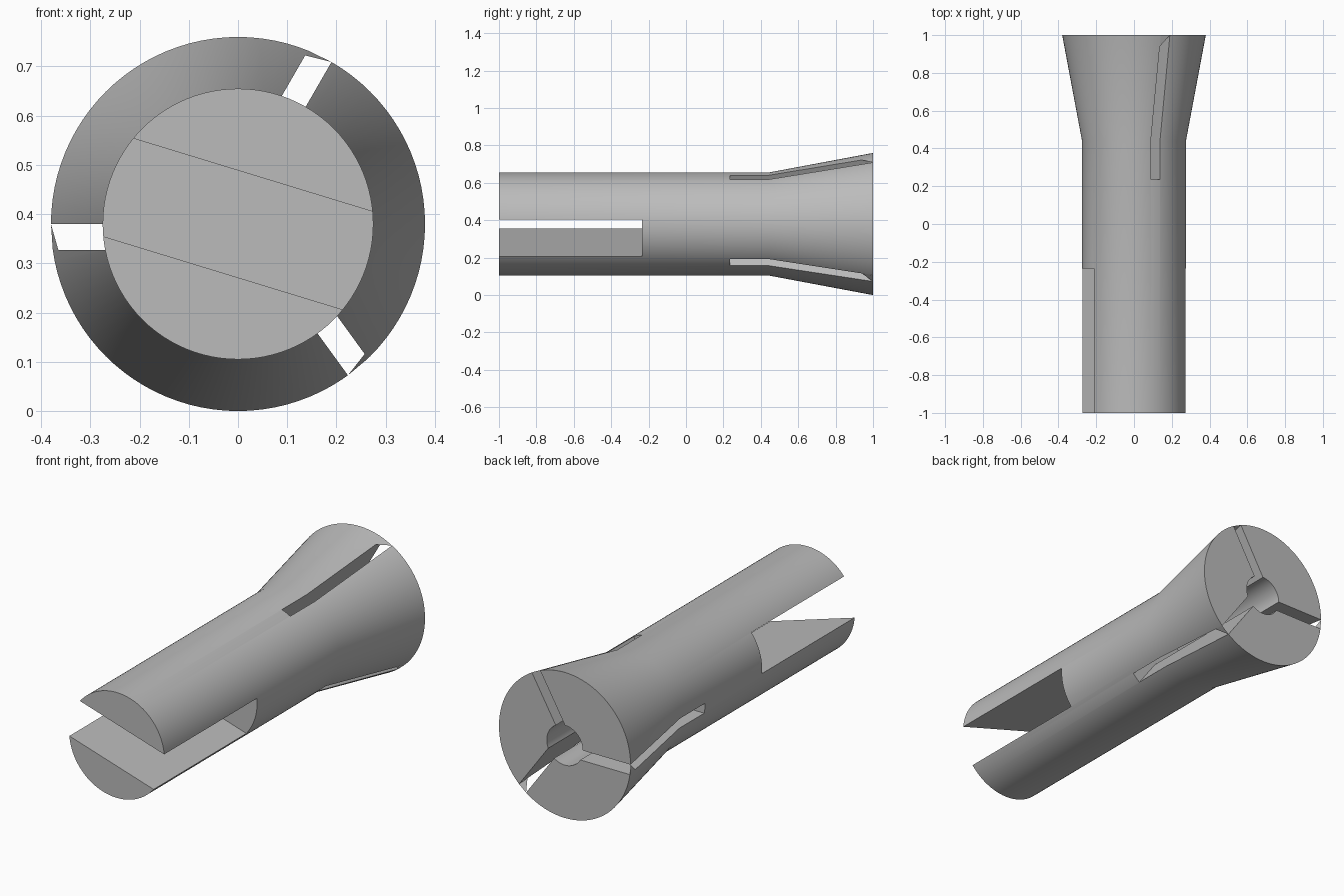
import bpy, bmesh
from math import cos, sin, radians, sqrt
from mathutils import Matrix, Vector

if "Cube" in bpy.data.objects:
    bpy.data.objects.remove(bpy.data.objects["Cube"], do_unlink=True)

R_BODY, R_RIM, R_BORE = 0.275, 0.38, 0.104
FLARE_Y, SLIT_Y, SLIT_W = 0.44, 0.235, 0.053
AXIS = Vector((0, 0, R_RIM))

steel = bpy.data.materials.new("plain_steel_grey")
steel.use_nodes = True
steel.diffuse_color = (0.5, 0.5, 0.5, 1)
steel.node_tree.nodes["Principled BSDF"].inputs["Base Color"].default_value = (0.5, 0.5, 0.5, 1)


def add_object(name, bm):
    bmesh.ops.recalc_face_normals(bm, faces=bm.faces)
    mesh = bpy.data.meshes.new(name)
    bm.to_mesh(mesh)
    bm.free()
    mesh.materials.append(steel)
    obj = bpy.data.objects.new(name, mesh)
    bpy.context.collection.objects.link(obj)
    return obj


def radial_frame(angle):
    """Outward direction and the direction to its left, around the long axis."""
    a = radians(angle)
    return Vector((cos(a), 0, sin(a))), Vector((-sin(a), 0, cos(a)))


def cut_box(target, angle, out, y, side):
    """Cut a box given as ranges along the outward, long and sideways axes."""
    u, n = radial_frame(angle)
    bm = bmesh.new()
    bmesh.ops.create_cube(bm, size=1)
    for v in bm.verts:
        a, b, c = (r[0] + (r[1] - r[0]) * (t + 0.5) for r, t in zip((out, y, side), v.co))
        v.co = AXIS + u * a + Vector((0, b, 0)) + n * c
    cutter = add_object("cutter", bm)
    cutter.hide_render = True
    mod = target.modifiers.new("cut", "BOOLEAN")
    mod.operation, mod.solver, mod.object = "DIFFERENCE", "EXACT", cutter
    bpy.context.view_layer.objects.active = target
    bpy.ops.object.modifier_apply(modifier=mod.name)
    bpy.data.objects.remove(cutter, do_unlink=True)


# Turned body: straight shank, flared head and blind bore
profile = [(0, -1), (R_BODY, -1), (R_BODY, FLARE_Y), (R_RIM, 1),
           (R_BORE, 1), (R_BORE, SLIT_Y), (0, SLIT_Y)]
bm = bmesh.new()
verts = [bm.verts.new(AXIS + Vector((r, y, 0))) for r, y in profile]
edges = [bm.edges.new(pair) for pair in zip(verts, verts[1:])]
bmesh.ops.spin(bm, geom=verts + edges, cent=AXIS, axis=(0, 1, 0),
               angle=radians(360), steps=96, use_duplicate=False)
bmesh.ops.remove_doubles(bm, verts=bm.verts, dist=0.0005)
body = add_object("collet_body", bm)

# Wide tilted slot across the shank end
cut_box(body, -17, (-0.6, 0.6), (-1.2, -0.235), (-0.104, 0.104))

# Three slits opening the flared head into the bore
SLITS = (180, 60, -54)
for angle in SLITS:
    cut_box(body, angle, (0, 0.6), (SLIT_Y, 1.2), (0, SLIT_W))

bpy.ops.object.select_all(action="DESELECT")
body.select_set(True)
bpy.context.view_layer.objects.active = body
bpy.ops.object.shade_smooth_by_angle(angle=radians(30))

# Small webs closing one corner of each slit at the rim
web_y = 0.94
web_r = R_BODY + (R_RIM - R_BODY) * (web_y - FLARE_Y) / (1 - FLARE_Y)
bm = bmesh.new()
for angle in SLITS:
    u, n = radial_frame(angle)
    corners = [(R_RIM, 1, 0), (sqrt(R_RIM**2 - SLIT_W**2), 1, SLIT_W),
               (sqrt(web_r**2 - SLIT_W**2), web_y, SLIT_W)]
    bm.faces.new([bm.verts.new(AXIS + u * a + Vector((0, y, 0)) + n * s) for a, y, s in corners])
add_object("rim_webs", bm)
